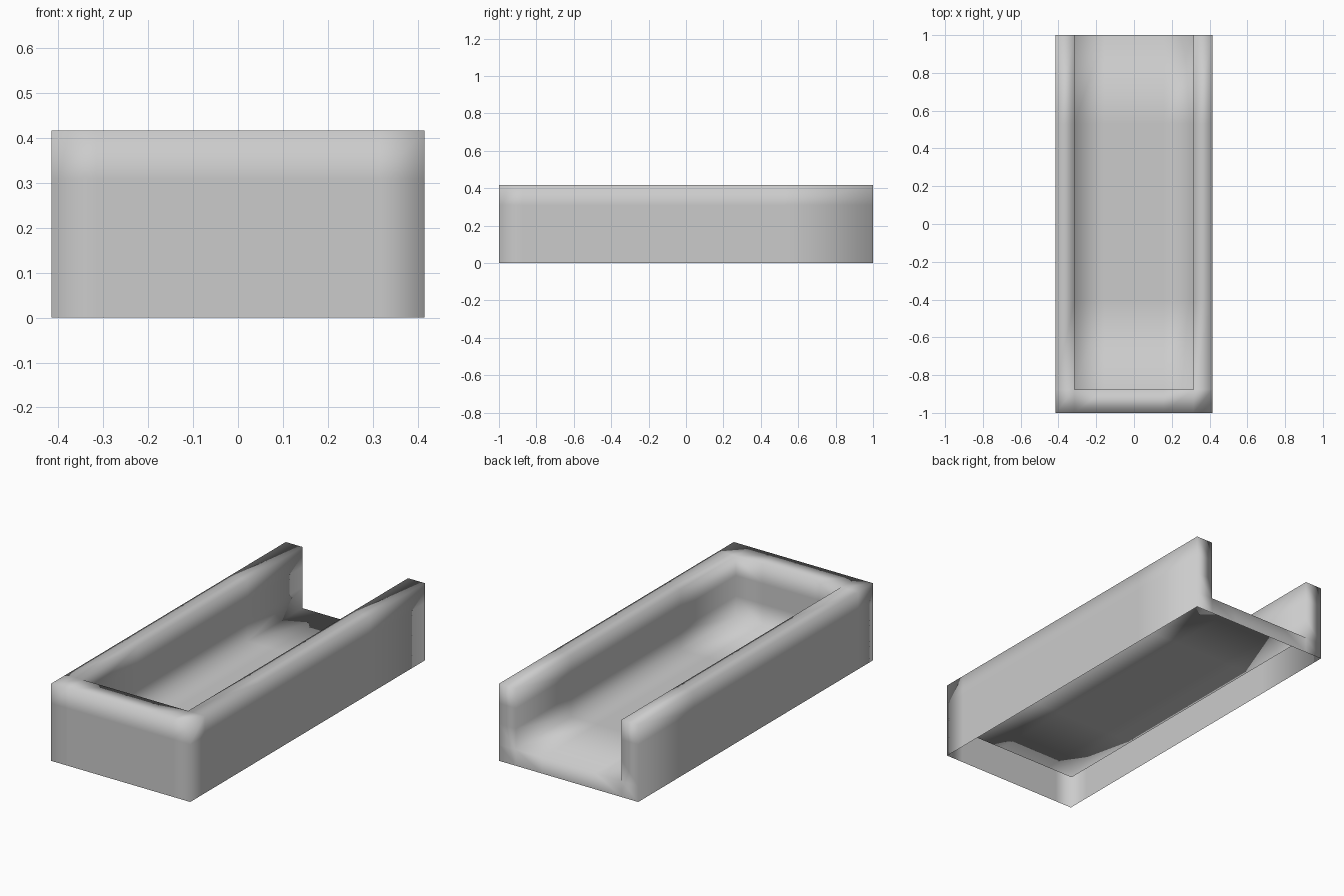
import bpy, bmesh

if "Cube" in bpy.data.objects:
    bpy.data.objects.remove(bpy.data.objects["Cube"])

# Grid lines shared by all panels so that neighbouring edges weld
X = [-0.415, -0.315, -0.1575, 0, 0.1575, 0.315, 0.415]
Y = [-1, -0.875, -0.406, 0.0625, 0.531, 1]
Z = [0, 0.087, 0.2, 0.31, 0.417]

bm = bmesh.new()


def panel(axis, pos, us, vs, sign):
    """Grid of quads at axis = pos, facing along sign."""
    def point(u, v):
        p = [u, v]
        p.insert(axis, pos)
        return bm.verts.new(p)
    for u0, u1 in zip(us, us[1:]):
        for v0, v1 in zip(vs, vs[1:]):
            f = bm.faces.new([point(u0, v0), point(u1, v0), point(u1, v1), point(u0, v1)])
            f.normal_update()
            if f.normal[axis] * sign < 0:
                f.normal_flip()


# Outer front wall and inner front wall
panel(1, Y[0], X, Z, -1)
panel(1, Y[1], X[1:-1], Z[1:], 1)

# Long side walls, rims and back end posts
for s in (-1, 1):
    strip = X[:2] if s < 0 else X[-2:]
    panel(0, s * 0.415, Y, Z, s)
    panel(0, s * 0.315, Y[1:], Z[1:], -s)
    panel(2, Z[-1], strip, Y, 1)
    panel(1, Y[-1], strip, Z, 1)

# Front rim, channel floor and lip under the open back (the underside stays open)
panel(2, Z[-1], X[1:-1], Y[:2], 1)
panel(2, Z[1], X[1:-1], Y[1:], 1)
panel(1, Y[-1], X[1:-1], Z[:2], 1)

bmesh.ops.remove_doubles(bm, verts=bm.verts, dist=0.0005)
for f in bm.faces:
    f.smooth = True

mesh = bpy.data.meshes.new("open_trough")
bm.to_mesh(mesh)
bm.free()
trough = bpy.data.objects.new("open_trough", mesh)
bpy.context.collection.objects.link(trough)
